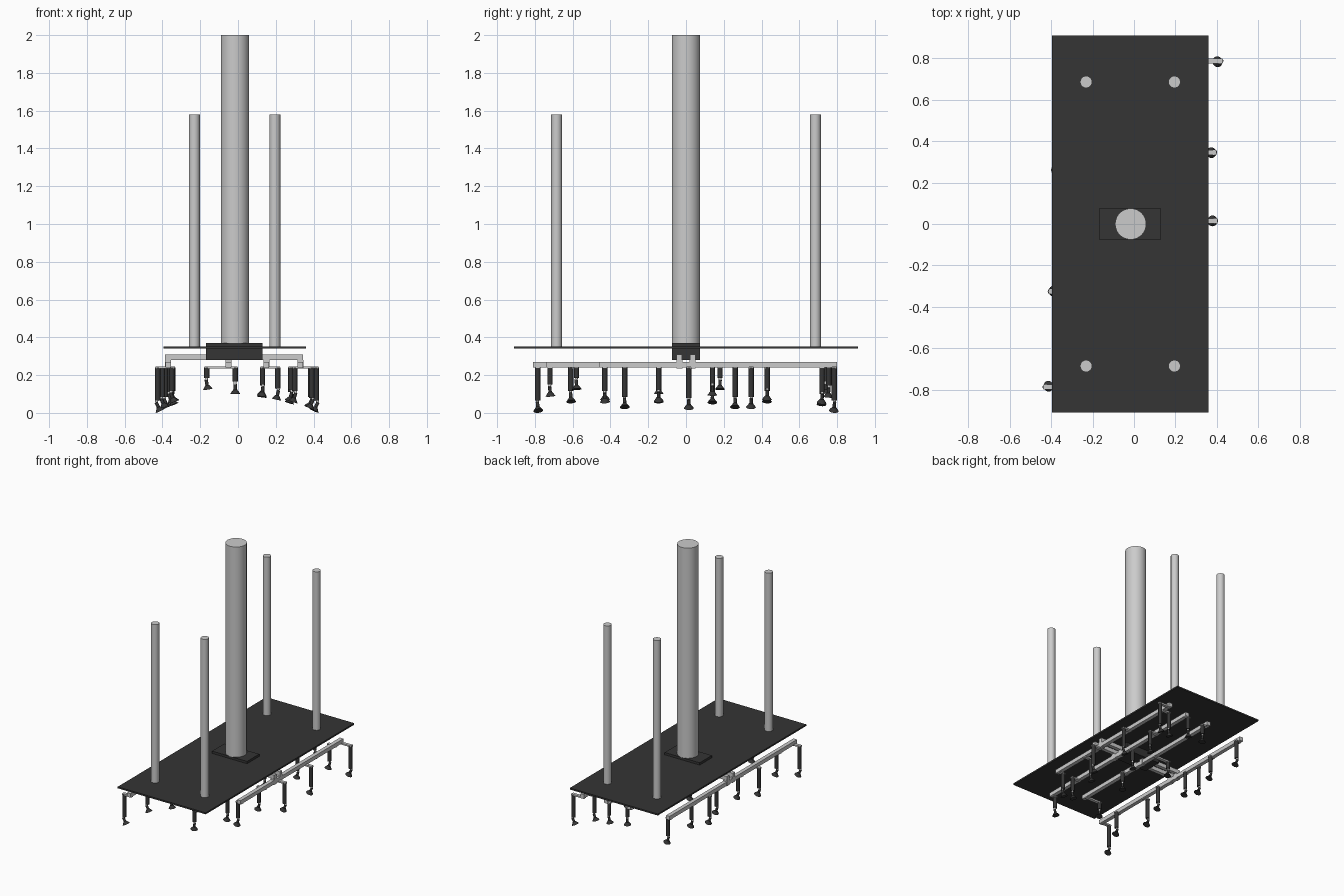
import bpy, math
from mathutils import Vector

if "Cube" in bpy.data.objects:
    bpy.data.objects.remove(bpy.data.objects["Cube"])


def mat(name, v):
    m = bpy.data.materials.new(name)
    m.diffuse_color = (v, v, v, 1)
    m.use_nodes = True
    m.node_tree.nodes["Principled BSDF"].inputs["Base Color"].default_value = m.diffuse_color
    return m


DARK = mat("dark_metal", 0.035)


def finish(ob, name, material=None, smooth=False):
    ob.name = name
    if material:
        ob.data.materials.append(material)
    if smooth:
        bpy.ops.object.shade_smooth_by_angle(angle=math.radians(40))
    return ob


def box(name, x0, x1, y0, y1, z0, z1, material=None):
    bpy.ops.mesh.primitive_cube_add(size=1, location=((x0 + x1) / 2, (y0 + y1) / 2, (z0 + z1) / 2))
    ob = bpy.context.object
    ob.scale = (x1 - x0, y1 - y0, z1 - z0)
    bpy.ops.object.transform_apply(location=False, rotation=False, scale=True)
    return finish(ob, name, material)


def tube(name, a, b, r1, r2=None, material=None, sides=16):
    # cylinder or cone from point a to point b
    a, b = Vector(a), Vector(b)
    d = b - a
    bpy.ops.mesh.primitive_cone_add(vertices=sides, radius1=r1, radius2=r1 if r2 is None else r2,
                                    depth=d.length, location=(a + b) / 2)
    ob = bpy.context.object
    ob.rotation_euler = d.to_track_quat('Z', 'Y').to_euler()
    return finish(ob, name, material, True)


# Base plate, centre block, main column and four guide rods
box("base_plate", -0.395, 0.36, -0.91, 0.91, 0.34, 0.352, DARK)
box("column_block", -0.17, 0.13, -0.075, 0.075, 0.28, 0.37, DARK)
tube("main_column", (-0.016, 0, 0.37), (-0.016, 0, 2.0), 0.075, sides=40)
for x in (-0.231, 0.195):
    for y in (-0.685, 0.685):
        tube("guide_rod", (x, y, 0.35), (x, y, 1.58), 0.029, sides=24)

# Cross bars under the block
for y in (-0.035, 0.035):
    box("cross_bar", -0.387, 0.345, y - 0.014, y + 0.014, 0.28, 0.31)

# Long rails with clamps up to the cross bars: x -> (y start, y end)
rails = {-0.37: (-0.81, 0.75), -0.05: (-0.62, 0.77), 0.15: (-0.74, 0.77), 0.33: (-0.46, 0.8)}
for x, (y0, y1) in rails.items():
    box("rail", x - 0.015, x + 0.015, y0, y1, 0.24, 0.27)
    for y in (-0.035, 0.035):
        box("rail_clamp", x - 0.016, x + 0.016, y - 0.016, y + 0.016, 0.236, 0.281)


def cup_leg(rail_x, x, y, foot):
    # side arm, dark tube, thin rod and tilted suction cup
    box("side_arm", min(rail_x, x) - 0.012, max(rail_x, x) + 0.012, y - 0.012, y + 0.012, 0.234, 0.246)
    n = Vector((1.1 * x, 0.12 * y, 1)).normalized()
    tip = Vector((x, y, foot)) - Vector((n.x, n.y, 0)) * 0.03
    # keep the lowest rim of the tilted cup at the foot height
    tip.z += 0.026 * math.sqrt(1 - n.z ** 2)
    neck = tip + n * 0.022
    joint = tip + n * 0.05
    bottom = max(foot + 0.065, joint.z - 0.005)
    tube("leg_tube", (x, y, bottom), (x, y, 0.24), 0.014, material=DARK)
    tube("leg_rod", joint, (x, y, bottom + 0.01), 0.008, sides=10)
    tube("cup_neck", neck, joint, 0.009, material=DARK, sides=12)
    tube("suction_cup", tip, neck, 0.026, 0.01, DARK, 20)


legs = {
    -0.37: [(-0.425, -0.785, 0.0), (-0.35, -0.61, 0.05), (-0.40, -0.325, 0.02), (-0.345, -0.145, 0.05),
            (-0.36, 0.14, 0.045), (-0.385, 0.26, 0.02), (-0.35, 0.43, 0.05), (-0.35, 0.72, 0.035)],
    -0.05: [(-0.165, -0.58, 0.12), (-0.015, -0.145, 0.10), (-0.165, 0.18, 0.12), (-0.015, 0.74, 0.10)],
    0.15: [(0.13, -0.72, 0.085), (0.21, -0.43, 0.065), (0.13, 0.14, 0.09), (0.21, 0.43, 0.065),
           (0.13, 0.755, 0.08)],
    0.33: [(0.30, -0.43, 0.05), (0.28, -0.145, 0.055), (0.39, 0.015, 0.015), (0.385, 0.345, 0.02),
           (0.28, 0.72, 0.045), (0.415, 0.785, 0.0)],
}
for rx, items in legs.items():
    for x, y, f in items:
        cup_leg(rx, x, y, f)
